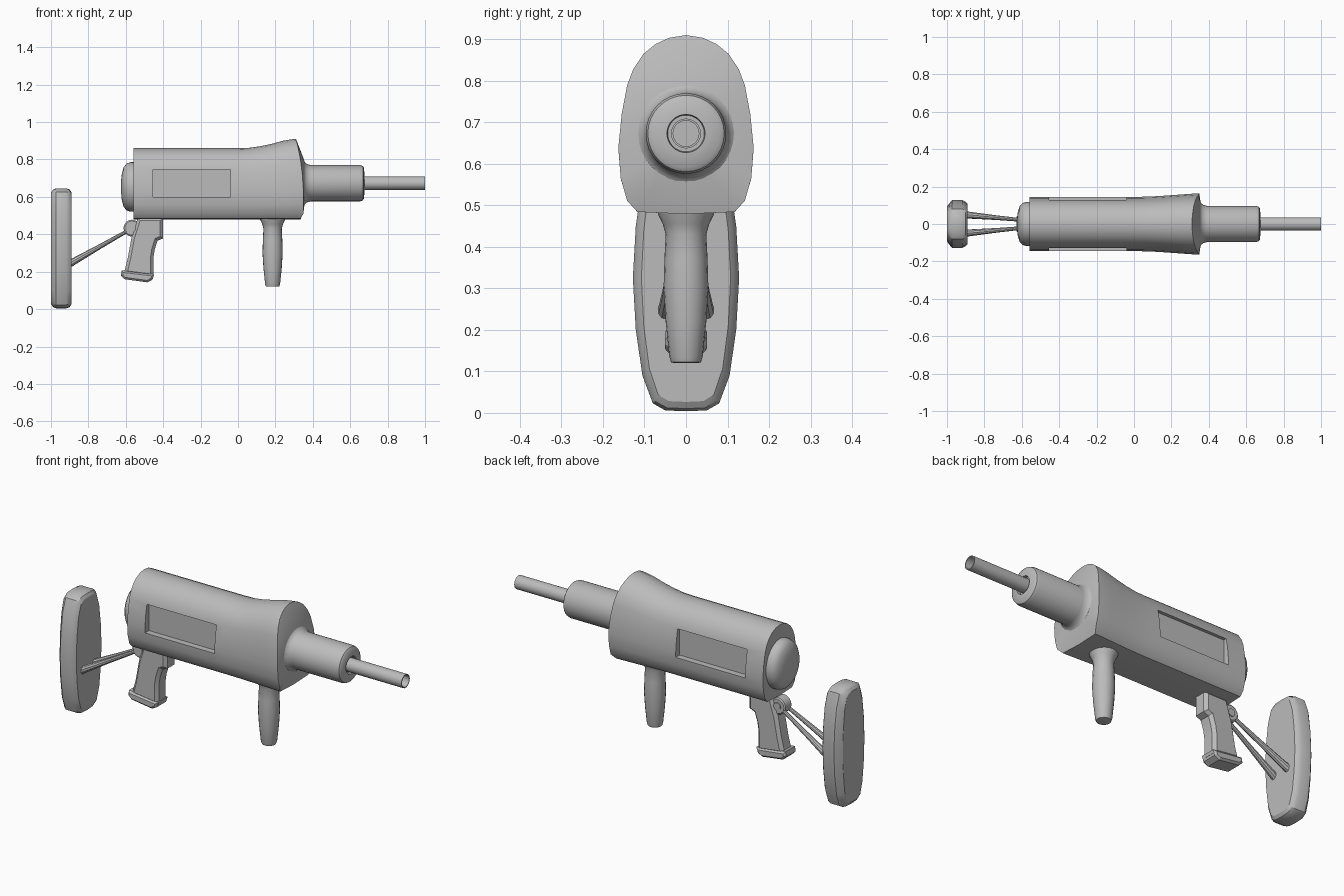
import bpy, bmesh, math
from mathutils import Vector, Matrix

if "Cube" in bpy.data.objects:
    bpy.data.objects.remove(bpy.data.objects["Cube"])

grey = bpy.data.materials.new("plain_grey")
grey.diffuse_color = (0.5, 0.5, 0.5, 1)
grey.use_nodes = True
grey.node_tree.nodes["Principled BSDF"].inputs["Base Color"].default_value = grey.diffuse_color
AXIS_Z = 0.673


def finish(name, bm, angle=35):
    """Turn a bmesh into a smooth-by-angle object."""
    bmesh.ops.recalc_face_normals(bm, faces=bm.faces[:])
    mesh = bpy.data.meshes.new(name)
    bm.to_mesh(mesh)
    bm.free()
    ob = bpy.data.objects.new(name, mesh)
    bpy.context.collection.objects.link(ob)
    mesh.materials.append(grey)
    shade(ob, angle)
    return ob


def shade(ob, angle=35):
    bpy.ops.object.select_all(action='DESELECT')
    ob.select_set(True)
    bpy.context.view_layer.objects.active = ob
    bpy.ops.object.shade_smooth_by_angle(angle=math.radians(angle))


def loft(name, rings, angle=35, caps=True):
    """Skin a list of equal-length closed rings."""
    bm = bmesh.new()
    vs = [[bm.verts.new(p) for p in r] for r in rings]
    n = len(vs[0])
    for a, b in zip(vs, vs[1:]):
        for i in range(n):
            bm.faces.new((a[i], a[(i + 1) % n], b[(i + 1) % n], b[i]))
    if caps:
        bm.faces.new(vs[0])
        bm.faces.new(vs[-1])
    return finish(name, bm, angle)


def lathe(name, profile, origin, direction, sides=32, angle=35):
    """Revolve (distance, radius) pairs about an axis."""
    rot = Vector((0, 0, 1)).rotation_difference(Vector(direction)).to_matrix()
    rings = []
    for d, r in profile:
        ring = []
        for i in range(sides):
            t = math.tau * i / sides
            ring.append(Vector(origin) + rot @ Vector((r * math.cos(t), r * math.sin(t), d)))
        rings.append(ring)
    return loft(name, rings, angle)


def closed(half):
    """Mirror a half outline (starts and ends on y = 0)."""
    return half + [(-y, z) for y, z in half[-2:0:-1]]


# Body: domed section with flat bottom, flaring toward a raked front rim
SECTION = closed([(0, 1), (0.25, 0.985), (0.45, 0.95), (0.63, 0.895), (0.78, 0.81),
                  (0.87, 0.72), (0.95, 0.56), (1, 0.37), (0.965, 0.2), (0.87, 0.075),
                  (0.72, 0.012), (0, 0)])
STATIONS = [(-0.56, 0.145, 0.86, 0), (0, 0.145, 0.86, 0), (0.06, 0.146, 0.862, 0.1),
            (0.13, 0.149, 0.871, 0.3), (0.2, 0.154, 0.884, 0.55), (0.27, 0.159, 0.9, 0.8),
            (0.325, 0.163, 0.908, 0.95), (0.35, 0.163, 0.91, 1)]
rings = []
for x, w, top, rake in STATIONS:
    ring = []
    for y, f in SECTION:
        z = 0.479 + f * (top - 0.479)
        back = 0.04 * rake * (max(0, z - 0.6) / 0.31) ** 2 + 0.015 * rake * (f < 0.05)
        ring.append((x - back, y * w, z))
    rings.append(ring)
rim = rings[-1]
collar = []
for x, y, z in rim:
    d = Vector((y, z - AXIS_Z)).normalized() * 0.118
    collar.append((0.356, d.x, AXIS_Z + d.y))
rings.append(collar)
body = loft("body", rings)

# Recessed windows cut into both sides
for s in (-1, 1):
    bm = bmesh.new()
    bmesh.ops.create_cube(bm, size=1, matrix=Matrix.Translation((-0.247, s * 0.21, 0.673))
                          @ Matrix.Diagonal((0.415, 0.2, 0.148, 1)))
    cutter = finish("window_cutter", bm)
    mod = body.modifiers.new("window", 'BOOLEAN')
    mod.object = cutter
    mod.solver = 'EXACT'
    bpy.context.view_layer.objects.active = body
    bpy.ops.object.modifier_apply(modifier=mod.name)
    bpy.data.objects.remove(cutter)
shade(body)

# Rear cap
lathe("rear_cap", [(0, 0.118), (0.018, 0.118), (0.04, 0.112), (0.055, 0.095),
                   (0.065, 0.065), (0.069, 0.03), (0.07, 0.002)],
      (-0.556, 0, 0.653), (-1, 0, 0), 32, 50).scale.z = 1.0
cap = bpy.data.objects["rear_cap"]
for v in cap.data.vertices:
    v.co.z = 0.653 + (v.co.z - 0.653) * 1.12

# Barrel sleeve with fillet at its root, and hollow barrel
lathe("barrel_sleeve", [(0.34, 0.125), (0.352, 0.122), (0.358, 0.112), (0.37, 0.102),
                        (0.39, 0.097), (0.652, 0.097), (0.667, 0.092), (0.674, 0.082),
                        (0.676, 0.046), (0.66, 0.044)], (0, 0, AXIS_Z), (1, 0, 0))
lathe("barrel", [(0.64, 0.036), (1, 0.036), (1, 0.031), (0.68, 0.031)],
      (0, 0, AXIS_Z), (1, 0, 0), 24)

# Front grip
lathe("front_grip", [(0.49, 0.07), (0.475, 0.066), (0.455, 0.056), (0.43, 0.049),
                     (0.37, 0.052), (0.3, 0.054), (0.22, 0.049), (0.135, 0.04),
                     (0.122, 0.036), (0.12, 0.028)], (0.185, 0, 0), (0, 0, 1), 20)


def plate(name, outline, half, bevel):
    """Extrude an x-z outline across y with bevelled edges."""
    bm = bmesh.new()
    f = bm.faces.new([bm.verts.new((x, -half, z)) for x, z in outline])
    out = bmesh.ops.extrude_face_region(bm, geom=[f])
    bmesh.ops.translate(bm, vec=(0, 2 * half, 0),
                        verts=[v for v in out['geom'] if isinstance(v, bmesh.types.BMVert)])
    edges = [e for e in bm.edges if abs(e.verts[0].co.y - e.verts[1].co.y) < 1e-5]
    bmesh.ops.bevel(bm, geom=edges, offset=bevel, segments=1, affect='EDGES')
    return finish(name, bm, 25)


# Rear grip and its foot
plate("rear_grip", [(-0.535, 0.49), (-0.40, 0.49), (-0.40, 0.378), (-0.43, 0.366),
                    (-0.445, 0.32), (-0.453, 0.27), (-0.452, 0.17), (-0.61, 0.19),
                    (-0.59, 0.27), (-0.57, 0.38)], 0.044, 0.016)
plate("rear_grip_foot", [(-0.448, 0.186), (-0.457, 0.158), (-0.484, 0.143), (-0.607, 0.16),
                         (-0.627, 0.18), (-0.622, 0.207)], 0.05, 0.01)

# Hinge disc with a pin
lathe("hinge", [(-0.03, 0.038), (-0.025, 0.045), (0.025, 0.045), (0.03, 0.038)],
      (-0.567, 0, 0.433), (0, 1, 0), 20)
lathe("hinge_pin", [(-0.035, 0.02), (0.035, 0.02)], (-0.567, 0, 0.433), (0, 1, 0), 16)

# Stock struts, thickening toward the pad
for side, s in (("left", 1), ("right", -1)):
    a, b = Vector((-0.575, s * 0.019, 0.427)), Vector((-0.91, s * 0.05, 0.237))
    lathe("stock_strut_" + side, [(0, 0.009), ((b - a).length * 0.5, 0.013),
                                  ((b - a).length, 0.02)], a, b - a, 10)

# Shoulder pad: long rounded slab with chamfered faces
lower = [(0, -0.321), (0.05, -0.319), (0.08, -0.302), (0.105, -0.235), (0.121, -0.125), (0.128, 0)]
outline = closed(lower + [(y, -z) for y, z in lower[-2::-1]])
loft("shoulder_pad", [[(x, y * sy, 0.325 + z * sz) for y, z in outline]
                      for x, sy, sz in ((-1, 0.72, 0.93), (-0.988, 0.86, 0.98), (-0.972, 1, 1),
                                        (-0.918, 1, 1), (-0.9, 0.92, 0.98), (-0.89, 0.84, 0.93))], 30)
